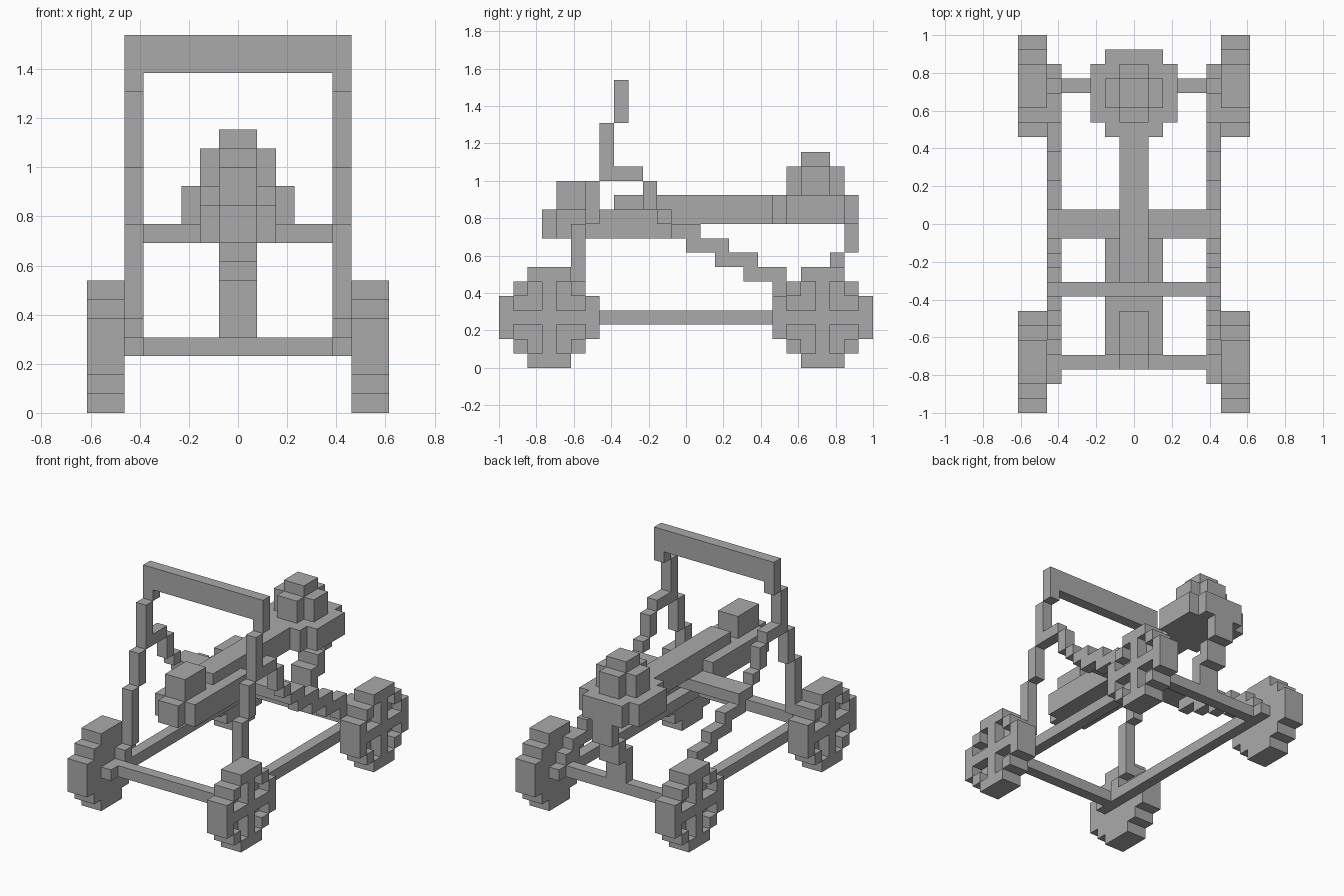
import bpy, bmesh
from mathutils import Vector

if "Cube" in bpy.data.objects:
    bpy.data.objects.remove(bpy.data.objects["Cube"])

U = 1 / 13  # one block of the grid

grey = bpy.data.materials.new("stone_grey")
grey.diffuse_color = (0.40, 0.40, 0.40, 1)
grey.use_nodes = True
grey.node_tree.nodes["Principled BSDF"].inputs["Base Color"].default_value = grey.diffuse_color

DIRS = {
    (1, 0, 0): [(1, 0, 0), (1, 1, 0), (1, 1, 1), (1, 0, 1)],
    (-1, 0, 0): [(0, 0, 0), (0, 0, 1), (0, 1, 1), (0, 1, 0)],
    (0, 1, 0): [(0, 1, 0), (0, 1, 1), (1, 1, 1), (1, 1, 0)],
    (0, -1, 0): [(0, 0, 0), (1, 0, 0), (1, 0, 1), (0, 0, 1)],
    (0, 0, 1): [(0, 0, 1), (1, 0, 1), (1, 1, 1), (0, 1, 1)],
    (0, 0, -1): [(0, 0, 0), (0, 1, 0), (1, 1, 0), (1, 0, 0)],
}


def cells(box):
    x0, x1, y0, y1, z0, z1 = box
    return {(x, y, z) for x in range(x0, x1) for y in range(y0, y1) for z in range(z0, z1)}


def blocks(name, boxes, holes=(), mirror=False):
    """Join grid boxes (x0,x1,y0,y1,z0,z1), minus holes, into one outer skin."""
    solid = set().union(*map(cells, boxes)) - set().union(*map(cells, holes))
    if mirror:
        solid = {(-1 - x, y, z) for x, y, z in solid}
    bm = bmesh.new()
    for c in solid:
        for d, corners in DIRS.items():
            if tuple(a + b for a, b in zip(c, d)) not in solid:
                bm.faces.new([bm.verts.new((Vector(c) + Vector(k)) * U) for k in corners])
    bmesh.ops.remove_doubles(bm, verts=bm.verts, dist=1e-4)
    bmesh.ops.dissolve_limit(bm, angle_limit=0.01, verts=bm.verts, edges=bm.edges)
    me = bpy.data.meshes.new(name)
    bm.to_mesh(me)
    bm.free()
    me.materials.append(grey)
    bpy.context.collection.objects.link(bpy.data.objects.new(name, me))


def side_run(steps):
    """Place (y0,y1,z0,z1) steps in the plane of the side frame."""
    return [(5, 6, *s) for s in steps]


def wheel(name, y, mirror):
    # stepped disc with spoke recesses in its outer layer
    disc = [(6, 8, y + 2, y + 5, 0, 7), (6, 8, y + 1, y + 6, 1, 6), (6, 8, y, y + 7, 2, 5)]
    holes = []
    for inner, outer in ((2, 1), (4, 5)):
        for zi, zo in ((2, 1), (4, 5)):
            for a, b in ((inner, zi), (outer, zi), (inner, zo)):
                holes.append((7, 8, y + a, y + a + 1, b, b + 1))
    blocks(name, disc, holes, mirror)


# paired parts
for side, m in (("right", False), ("left", True)):
    wheel(f"front_wheel_{side}", -13, m)
    wheel(f"rear_wheel_{side}", 6, m)
    blocks(f"upright_{side}", side_run([
        (-9, -8, 4, 5), (-8, -7, 5, 10), (-7, -6, 10, 13),
        (-6, -5, 13, 17), (-5, -4, 17, 18)]), mirror=m)
    blocks(f"stepped_brace_{side}", side_run([
        (-5, -3, 13, 14), (-3, -2, 11, 13), (-2, -1, 10, 11), (-1, 1, 9, 10),
        (0, 3, 8, 9), (2, 5, 7, 8), (4, 7, 6, 7), (6, 9, 5, 6), (8, 10, 4, 5)]), mirror=m)

# base frame: side beams and both axles
blocks("base_frame", [(5, 6, -11, 11, 3, 4), (-6, -5, -11, 11, 3, 4),
                      (-6, 6, -10, -9, 3, 4), (-6, 6, 9, 10, 3, 4)])
blocks("top_bar", [(-6, 6, -5, -4, 18, 20)])
blocks("middle_crossbar", [(-5, 5, -1, 1, 9, 10)])

# throwing arm with its cradle, nose and front weight
blocks("arm", [(-1, 1, -5, 6, 10, 12), (-2, 2, -9, -1, 9, 11),
               (-1, 1, -10, -9, 9, 11), (-1, 1, -9, -6, 11, 13)])
# bucket at the rear and the stone lying in it
blocks("bucket", [(-3, 3, 7, 11, 10, 12), (-2, 2, 6, 12, 10, 12)])
blocks("stone", [(-1, 1, 7, 11, 12, 14), (-2, 2, 8, 10, 12, 14), (-1, 1, 8, 10, 14, 15)])
# curved post from the rear axle to the bucket
blocks("rear_post", [(-1, 1, 11, 12, 8, 10), (-1, 1, 10, 11, 6, 8), (-1, 1, 9, 10, 4, 7)])
